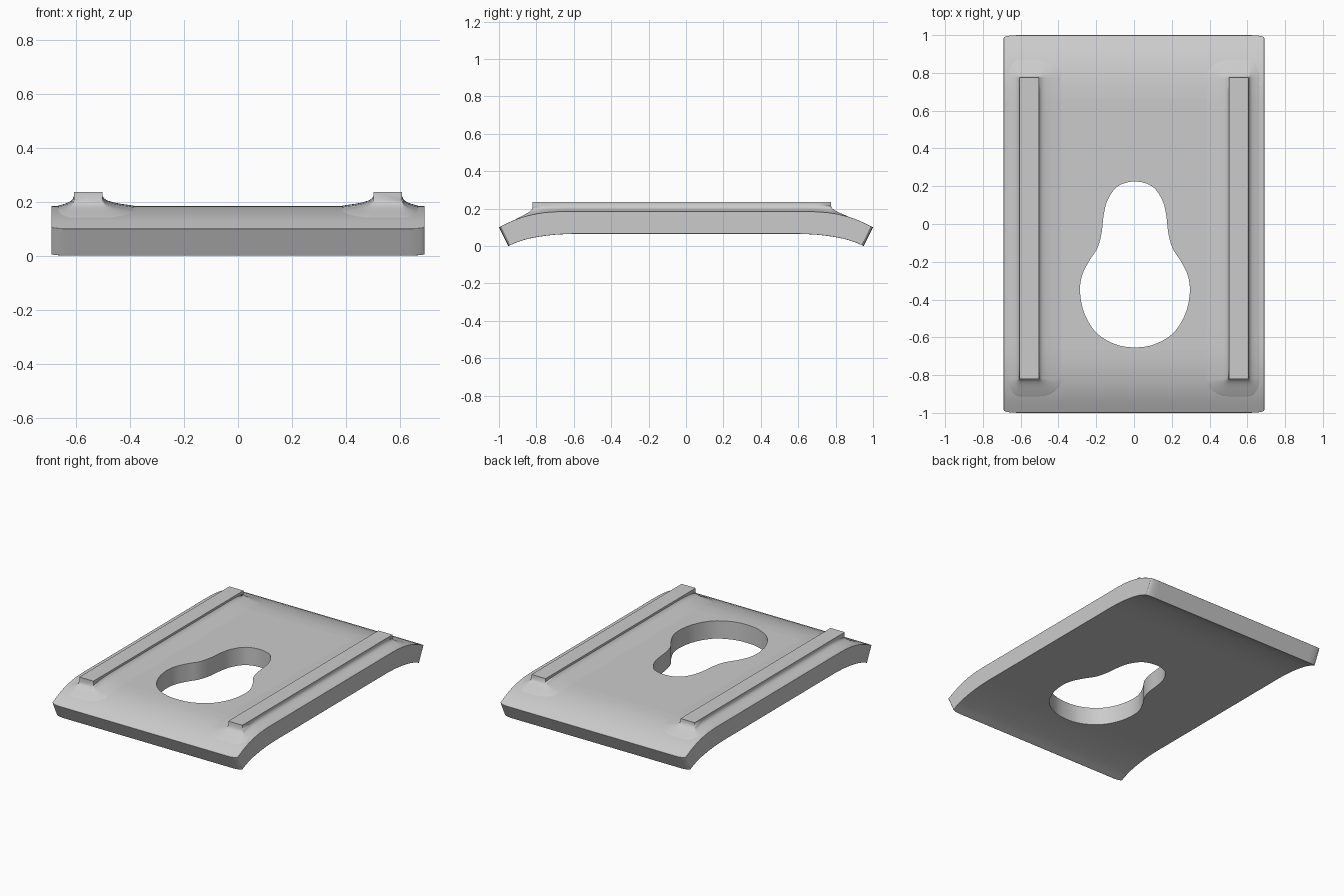
import bpy, bmesh, math
from mathutils import Vector

cube = bpy.data.objects.get("Cube")
if cube:
    bpy.data.objects.remove(cube, do_unlink=True)

grey = bpy.data.materials.new("plain grey")
grey.use_nodes = True
grey.diffuse_color = (0.6, 0.6, 0.6, 1)
grey.node_tree.nodes["Principled BSDF"].inputs["Base Color"].default_value = (0.6, 0.6, 0.6, 1)


def make_object(name, bm):
    bmesh.ops.recalc_face_normals(bm, faces=bm.faces)
    mesh = bpy.data.meshes.new(name)
    bm.to_mesh(mesh)
    bm.free()
    mesh.materials.append(grey)
    obj = bpy.data.objects.new(name, mesh)
    bpy.context.collection.objects.link(obj)
    return obj


def activate(obj):
    bpy.ops.object.select_all(action='DESELECT')
    obj.select_set(True)
    bpy.context.view_layer.objects.active = obj


def finish(obj):
    activate(obj)
    bpy.ops.object.shade_smooth_by_angle(angle=math.radians(35))
    normals = obj.modifiers.new("even_normals", 'WEIGHTED_NORMAL')
    normals.keep_sharp = True


def spline(points, steps, closed=False):
    """Smooth curve through the points."""
    pts = [Vector(p) for p in points]
    n = len(pts)
    out = []
    for i in range(n if closed else n - 1):
        pick = (lambda k: pts[k % n]) if closed else (lambda k: pts[min(max(k, 0), n - 1)])
        a, b, c, d = (pick(i + k) for k in (-1, 0, 1, 2))
        for s in range(steps):
            t = s / steps
            out.append(0.5 * (2 * b + (c - a) * t + (2 * a - 5 * b + 4 * c - d) * t * t
                              + (3 * b - a - 3 * c + d) * t ** 3))
    return out if closed else out + [pts[-1]]


# Side profile, centre to end, mirrored to the other end
TOP = spline([(0.66, 0.185), (0.75, 0.18), (0.84, 0.164), (0.92, 0.138), (1.0, 0.1)], 4)
BOTTOM = spline([(0.6, 0.065), (0.7, 0.06), (0.8, 0.047), (0.88, 0.028), (0.95, 0.0)], 4)
HALF_WIDTH = 0.69


def top_height(y):
    y = abs(y)
    for a, b in zip(TOP, TOP[1:]):
        if a.x <= y <= b.x:
            return a.y + (b.y - a.y) * (y - a.x) / (b.x - a.x)
    return TOP[0].y if y < TOP[0].x else TOP[-1].y


# Curved base plate
bm = bmesh.new()
profile = [(p.x, p.y) for p in TOP] + [(p.x, p.y) for p in reversed(BOTTOM)]
profile += [(-p.x, p.y) for p in BOTTOM] + [(-p.x, p.y) for p in reversed(TOP)]
sides = [[bm.verts.new((x, y, z)) for y, z in profile] for x in (-HALF_WIDTH, HALF_WIDTH)]
for side in sides:
    bm.faces.new(side)
count = len(profile)
for i in range(count):
    j = (i + 1) % count
    bm.faces.new((sides[0][i], sides[0][j], sides[1][j], sides[1][i]))
corners = [e for e in bm.edges
           if {round(abs(v.co.y), 3) for v in e.verts} == {0.95, 1.0}]
bmesh.ops.bevel(bm, geom=corners, offset=0.065, segments=6, profile=0.5, affect='EDGES')
plate = make_object("base_plate", bm)

# Keyhole cutter
half = [(0.09, 0.2), (0.143, 0.13), (0.165, 0.05), (0.177, -0.05), (0.2, -0.13), (0.245, -0.2),
        (0.282, -0.28), (0.29, -0.37), (0.265, -0.48), (0.2, -0.58), (0.1, -0.638)]
outline = [(0, 0.225)] + half + [(0, -0.653)] + [(-x, y) for x, y in reversed(half)]
bm = bmesh.new()
face = bm.faces.new([bm.verts.new((p.x + 0.005, p.y, -0.2)) for p in spline(outline, 5, True)])
walls = bmesh.ops.extrude_face_region(bm, geom=[face])["geom"]
bmesh.ops.translate(bm, vec=(0, 0, 0.7),
                    verts=[g for g in walls if isinstance(g, bmesh.types.BMVert)])
cutter = make_object("keyhole_cutter", bm)
cutter.hide_render = True

# Round the rim, then cut the keyhole
activate(plate)
bevel = plate.modifiers.new("rim", 'BEVEL')
bevel.width, bevel.segments = 0.022, 4
bevel.limit_method, bevel.angle_limit = 'ANGLE', math.radians(40)
hole = plate.modifiers.new("keyhole", 'BOOLEAN')
hole.object, hole.operation, hole.solver = cutter, 'DIFFERENCE', 'EXACT'
for name in ("rim", "keyhole"):
    bpy.ops.object.modifier_apply(modifier=name)
bpy.data.objects.remove(cutter, do_unlink=True)
finish(plate)

# Raised rails, flaring at the foot into the plate
INNER, OUTER, FRONT, BACK = 0.502, 0.607, -0.82, 0.775
FLARE = [(0, None), (0, 0.036), (0.004, 0.026), (0.01, 0.019), (0.02, 0.013),
         (0.035, 0.007), (0.053, 0.002), (0.066, -0.003), (0.07, -0.012)]


def rail_ring():
    """Anchor point and outward direction of each point around the rail."""
    ring = []
    spots = [(OUTER, BACK), (INNER, BACK), (INNER, FRONT), (OUTER, FRONT)]
    for k, (x, y) in enumerate(spots):
        for s in range(7):
            a = math.pi / 2 * (k + s / 6)
            ring.append((x, y, math.cos(a), math.sin(a)))
        nx, ny = spots[(k + 1) % 4]
        if nx == x:
            side = 1 if x == OUTER else -1
            ring += [(x, y + (ny - y) * s / 24, side, 0) for s in range(1, 24)]
    return ring


def make_rail(name, mirror):
    bm = bmesh.new()
    loops = []
    for d, rise in FLARE:
        loop = []
        for x, y, dx, dy in rail_ring():
            px = x + d * dx * (2 if dx < 0 else 1)
            py = y + d * dy * 1.6
            z = 0.235 if rise is None else top_height(py) + rise
            loop.append(bm.verts.new((px * mirror, py, z)))
        loops.append(loop)
    bm.faces.new(loops[0])
    for a, b in zip(loops, loops[1:]):
        for i in range(len(a)):
            j = (i + 1) % len(a)
            bm.faces.new((a[i], a[j], b[j], b[i]))
    bmesh.ops.remove_doubles(bm, verts=bm.verts, dist=0.0001)
    bm.normal_update()
    finish(make_object(name, bm))


make_rail("left_rail", 1)
make_rail("right_rail", -1)
